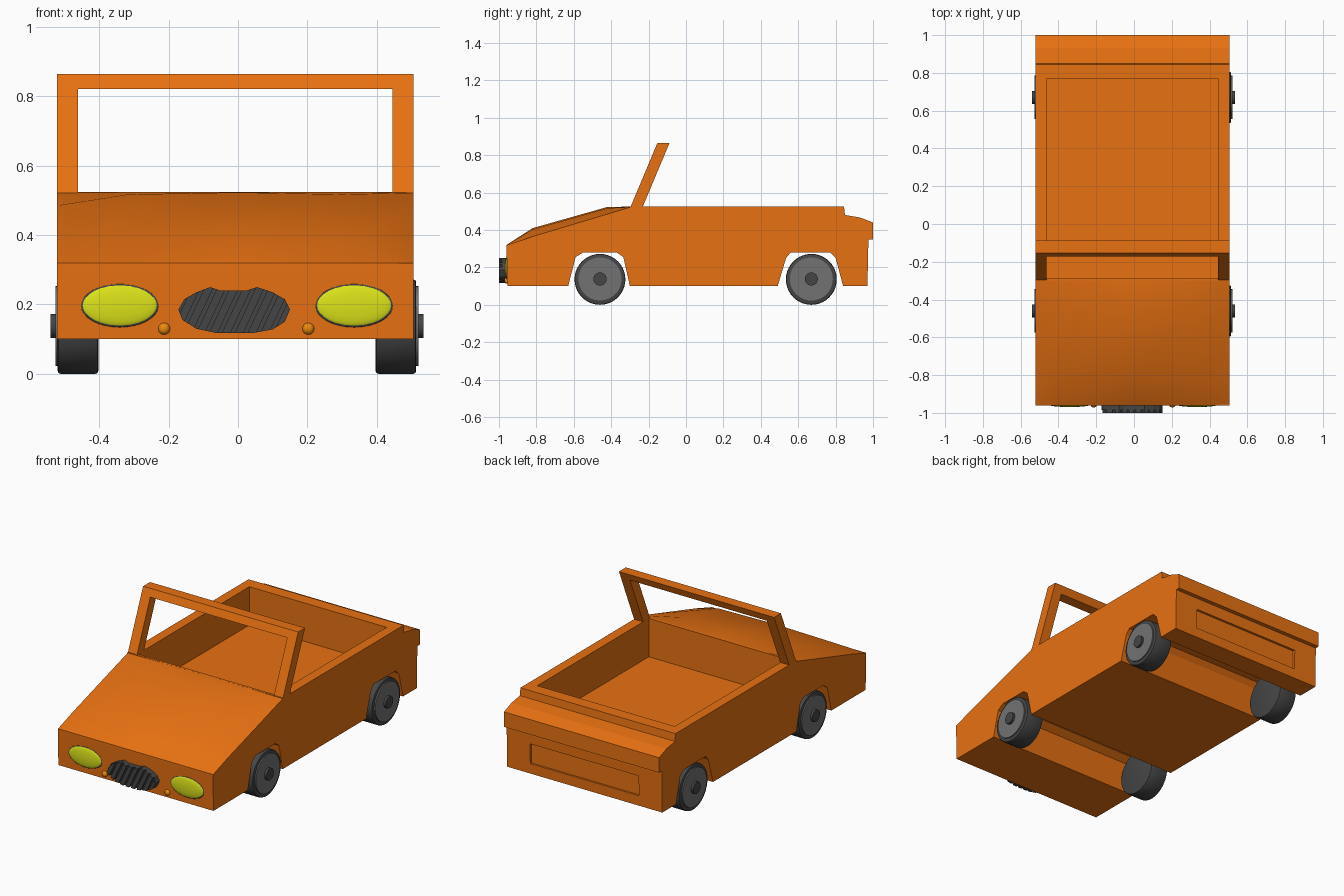
import bpy, bmesh, math
from mathutils import Matrix, Vector

if "Cube" in bpy.data.objects:
    bpy.data.objects.remove(bpy.data.objects["Cube"])

CX = -0.008  # body centre line


def material(name, r, g, b):
    m = bpy.data.materials.new(name)
    m.diffuse_color = (r, g, b, 1)
    m.use_nodes = True
    m.node_tree.nodes["Principled BSDF"].inputs["Base Color"].default_value = m.diffuse_color
    return m


ORANGE = material("orange_paint", 0.8, 0.165, 0.006)
YELLOW = material("yellow_glass", 0.72, 0.77, 0.01)
AMBER = material("amber_glass", 0.85, 0.25, 0.005)
BLACK = material("dark_rubber", 0.06, 0.06, 0.06)
GREY = material("grey_metal", 0.17, 0.17, 0.17)


def finish(bm, name, mat, smooth=None):
    bmesh.ops.recalc_face_normals(bm, faces=bm.faces)
    me = bpy.data.meshes.new(name)
    bm.to_mesh(me)
    bm.free()
    ob = bpy.data.objects.new(name, me)
    bpy.context.collection.objects.link(ob)
    if mat:
        me.materials.append(mat)
    if smooth:
        bpy.ops.object.select_all(action='DESELECT')
        ob.select_set(True)
        bpy.context.view_layer.objects.active = ob
        bpy.ops.object.shade_smooth_by_angle(angle=math.radians(smooth))
    return ob


def prism(bm, points, offset):
    """Extrude a closed 3D polygon along an offset vector."""
    f = bm.faces.new([bm.verts.new(p) for p in points])
    ext = bmesh.ops.extrude_face_region(bm, geom=[f])['geom']
    bmesh.ops.translate(bm, vec=offset, verts=[v for v in ext if isinstance(v, bmesh.types.BMVert)])
    if f.is_valid is False:
        return
    if not any(len(e.link_faces) == 2 and f in e.link_faces for e in f.edges):
        bm.faces.new([e for e in f.verts])


def box(bm, x0, x1, y0, y1, z0, z1):
    m = Matrix.Translation(((x0 + x1) / 2, (y0 + y1) / 2, (z0 + z1) / 2)) @ \
        Matrix.Diagonal((x1 - x0, y1 - y0, z1 - z0, 1))
    bmesh.ops.create_cube(bm, size=1, matrix=m)


def boolean(ob, cutter, op):
    cutter.hide_render = True
    cutter.hide_viewport = True
    mod = ob.modifiers.new("cut", 'BOOLEAN')
    mod.operation, mod.object, mod.solver = op, cutter, 'EXACT'


# Body: side profile with wheel arches and rear deck, extruded across the width
profile = [(-.955, .10), (-.63, .10), (-.59, .255), (-.55, .28), (-.37, .28), (-.335, .255),
           (-.30, .10), (.49, .10), (.535, .25), (.56, .28), (.77, .28), (.80, .25), (.84, .10),
           (.97, .10), (.975, .33), (.975, .35), (1.0, .35), (1.0, .44), (.93, .467), (.85, .48),
           (.845, .525), (-.30, .525), (-.30, .32), (-.96, .32)]
bm = bmesh.new()
prism(bm, [(CX - .514, y, z) for y, z in profile], (1.028, 0, 0))
body = finish(bm, "car_body", ORANGE)

# Cutters: open cabin and shallow rear panel
bm = bmesh.new()
box(bm, CX - .456, CX + .454, -.285, .77, .295, .7)
boolean(body, finish(bm, "cabin_cutter", None), 'DIFFERENCE')
bm = bmesh.new()
box(bm, CX - .36, CX + .36, .96, 1.1, .16, .28)
boolean(body, finish(bm, "rear_panel_cutter", None), 'DIFFERENCE')

# Hood: lofted sections (y, edge height, crown height, crown half width)
bm = bmesh.new()
rings = []
for y, edge, crown, w in [(-.96, .318, .32, .42), (-.82, .365, .41, .37),
                          (-.42, .485, .523, .31), (-.298, .522, .525, .31)]:
    pts = [(-.514, .31), (-.514, edge), (-w, crown - (crown - edge) * .15), (0, crown),
           (w, crown - (crown - edge) * .15), (.514, edge), (.514, .31)]
    rings.append([bm.verts.new((CX + x, y, z)) for x, z in pts])
for a, b in zip(rings, rings[1:]):
    for i in range(7):
        j = (i + 1) % 7
        bm.faces.new((a[i], a[j], b[j], b[i]))
bm.faces.new(rings[0])
bm.faces.new(rings[-1])
finish(bm, "hood", ORANGE, 25)

# Windscreen frame: upside-down U leaning backwards
def lean(x, z, back):
    y = -.298 + (z - .52) * .42
    return (CX + x, y + back, z)


bm = bmesh.new()
u = [(-.514, .52), (-.514, .865), (.514, .865), (.514, .52),
     (.454, .52), (.454, .822), (-.454, .822), (-.454, .52)]
front = [bm.verts.new(lean(x, z, 0)) for x, z in u]
back = [bm.verts.new(lean(x, z, .065)) for x, z in u]
for loop in (front, back):
    for q in ((0, 1, 6, 7), (1, 2, 5, 6), (2, 3, 4, 5)):
        bm.faces.new([loop[i] for i in q])
for i in range(8):
    j = (i + 1) % 8
    if i in (3, 7) or i not in (3, 7):
        bm.faces.new((front[i], front[j], back[j], back[i]))
finish(bm, "windscreen_frame", ORANGE)


# Wheels: tyre, disc and hub cap
def disc(name, x0, x1, y, z, r, mat, bevel=0):
    bm = bmesh.new()
    m = Matrix.Translation(((x0 + x1) / 2, y, z)) @ Matrix.Rotation(math.pi / 2, 4, 'Y')
    bmesh.ops.create_cone(bm, cap_ends=True, segments=40, radius1=r, radius2=r,
                          depth=abs(x1 - x0), matrix=m)
    if bevel:
        rim = [e for e in bm.edges if any(len(f.verts) > 4 for f in e.link_faces)]
        bmesh.ops.bevel(bm, geom=rim, offset=bevel, segments=2, profile=.5, affect='EDGES')
    finish(bm, name, mat, 40)


for side, s in (("left", -1), ("right", 1)):
    for end, y in (("front", -.46), ("rear", .67)):
        n = f"{end}_{side}_"
        disc(n + "tyre", -.003 + s * .40, -.003 + s * .517, y, .136, .136, BLACK, .008)
        disc(n + "wheel_disc", -.003 + s * .50, -.003 + s * .524, y, .138, .115, GREY)
        disc(n + "hub_cap", -.003 + s * .51, -.003 + s * .538, y, .138, .035, BLACK)


# Lamps: flattened domes on the front panel
def lamp(name, x, z, rx, ry, rz, mat):
    bm = bmesh.new()
    m = Matrix.Translation((x, -.957, z)) @ Matrix.Diagonal((rx, ry, rz, 1))
    bmesh.ops.create_uvsphere(bm, u_segments=32, v_segments=16, radius=1, matrix=m)
    finish(bm, name, mat, 60)


for side, s in (("left", -1), ("right", 1)):
    lamp(side + "_headlight_rim", CX + .005 + s * .338, .197, .112, .008, .063, BLACK)
    lamp(side + "_headlight", CX + .005 + s * .338, .197, .109, .012, .060, YELLOW)
    lamp(side + "_indicator", CX + .003 + s * .208, .13, .017, .014, .017, AMBER)

# Grille: bean-shaped plate with slanted slats trimmed to the same outline
bean = [(-.172, .185), (-.155, .215), (-.12, .235), (-.08, .25), (-.05, .24), (.025, .24), (.055, .25),
        (.10, .235), (.135, .215), (.15, .185), (.135, .15), (.10, .128), (.04, .117), (-.06, .117),
        (-.12, .13), (-.16, .155)]
bm = bmesh.new()
prism(bm, [(x, -.95, z) for x, z in bean], (0, -.034, 0))
finish(bm, "grille_plate", BLACK)
bm = bmesh.new()
prism(bm, [(x, -.96, z) for x, z in bean], (0, -.1, 0))
trim = finish(bm, "grille_trim_cutter", None)
bm = bmesh.new()
for i in range(10):
    x = -.20 + i * .037
    prism(bm, [(x - .04, -.975, .10), (x - .015, -.975, .10), (x + .065, -.975, .27),
               (x + .04, -.975, .27)], (0, -.025, 0))
boolean(finish(bm, "grille_slats", BLACK), trim, 'INTERSECT')
